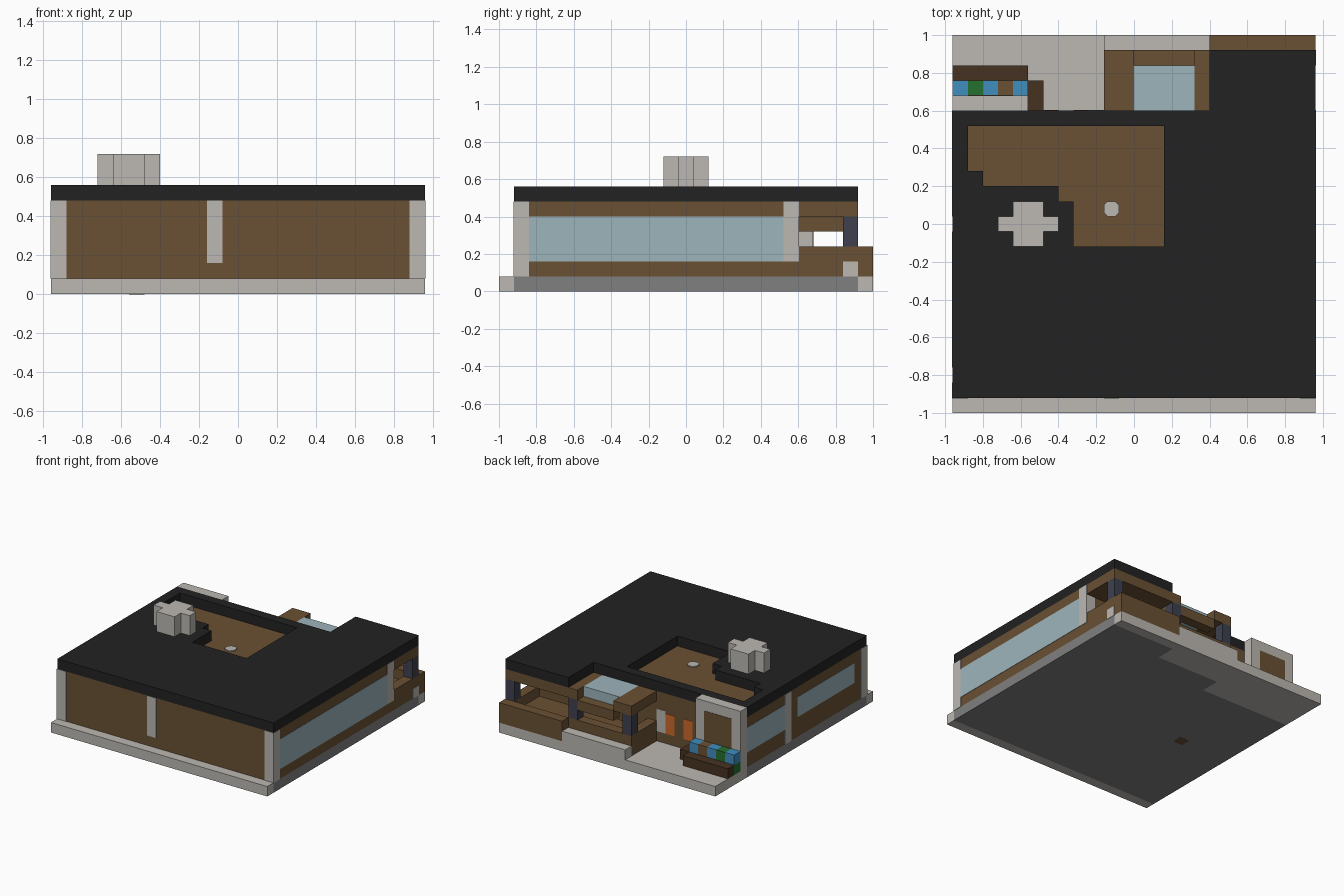
import bpy
import bmesh

cube = bpy.data.objects.get("Cube")
if cube:
    bpy.data.objects.remove(cube, do_unlink=True)

V = 0.08      # size of one block
E = 0.003     # how far thin plates stand proud


def material(name, r, g, b):
    def lin(c):
        c /= 255
        return c / 12.92 if c < 0.04 else ((c + 0.055) / 1.055) ** 2.4
    colour = (lin(r), lin(g), lin(b), 1)
    m = bpy.data.materials.new(name)
    m.use_nodes = True
    m.diffuse_color = colour
    bsdf = m.node_tree.nodes["Principled BSDF"]
    bsdf.inputs["Base Color"].default_value = colour
    bsdf.inputs["Roughness"].default_value = 0.9
    return m


stone = material("pale_stone", 188, 184, 178)
grey = material("mid_grey", 128, 128, 128)
wood = material("brown_wood", 106, 81, 51)
black = material("roof_black", 34, 34, 34)
glass = material("pale_glass", 157, 181, 188)
navy = material("navy_post", 62, 64, 78)
dark = material("dark_wood", 70, 50, 33)
blue = material("blue", 64, 142, 190)
green = material("green", 38, 112, 48)
orange = material("orange", 205, 105, 40)


def prism(name, points, z0, z1, mat):
    """Extrude a flat outline from z0 to z1."""
    bm = bmesh.new()
    face = bm.faces.new([bm.verts.new((x, y, z0)) for x, y in points])
    top = bmesh.ops.extrude_face_region(bm, geom=[face])["geom"]
    verts = [v for v in top if isinstance(v, bmesh.types.BMVert)]
    bmesh.ops.translate(bm, verts=verts, vec=(0, 0, z1 - z0))
    bmesh.ops.recalc_face_normals(bm, faces=bm.faces)
    mesh = bpy.data.meshes.new(name)
    bm.to_mesh(mesh)
    bm.free()
    mesh.materials.append(mat)
    ob = bpy.data.objects.new(name, mesh)
    bpy.context.collection.objects.link(ob)
    return ob


def box(name, x0, x1, y0, y1, z0, z1, mat):
    return prism(name, [(x0, y0), (x1, y0), (x1, y1), (x0, y1)], z0, z1, mat)


# Ground slab with stone borders and terrace
box("base_slab", -.96, .96, -.92, .6, 0, V, grey)
box("base_rear_slab", .4, .96, .6, .92, 0, V, grey)
box("base_bay_slab", -.16, .4, .6, .76, 0, V, grey)
box("front_kerb", -.96, .96, -1, -.92, 0, V, stone)
box("rear_kerb", .4, .96, .92, 1, 0, V, stone)
box("terrace", -.96, -.16, .6, 1, 0, V, stone)
box("bay_footing", -.16, .4, .76, 1, 0, V, stone)
box("bay_step", -.16, .4, .92, 1, V, .16, stone)
box("underside_opening", -.56, -.48, -.12, -.04, -.001, .004, wood)

# Main body, corner pillars and wall pillars
box("house_body", -.96, .96, -.92, .6, V, .48, wood)
for side, s in (("left", 1), ("right", -1)):
    xs = sorted((s * .88, s * (.96 + E)))
    box("front_pillar_" + side, *xs, -.92 - E, -.84, V, .48, stone)
box("front_middle_pillar", -.16, -.08, -.92 - E, -.9, .16, .48, stone)
box("left_rear_pillar", .88, .96 + E, .52, .6 + E, .16, .48, stone)
box("right_middle_pillar", -.96 - E, -.94, .04, .12, V, .48, stone)

# Side windows
box("left_window", .95, .96 + E, -.84, .52, .16, .4, glass)
box("right_front_window", -.96 - E, -.95, -.76, -.04, .24, .4, glass)
box("right_rear_window", -.96 - E, -.95, .12, .6, .2, .4, glass)

# Roof with a stepped recess
roof = prism("roof", [(-.96, -.92), (.96, -.92), (.96, .92), (.4, .92),
                      (.4, .6), (-.96, .6)], .48, .56, black)
cutter = prism("roof_cutter", [(-.88, .52), (-.88, .28), (-.8, .28), (-.8, .2),
                               (-.4, .2), (-.4, .12), (-.32, .12), (-.32, -.12),
                               (.16, -.12), (.16, .52)], .44, .6, black)
cutter.hide_render = True
mod = roof.modifiers.new("recess", "BOOLEAN")
mod.object = cutter
mod.operation = "DIFFERENCE"
mod.solver = "EXACT"
bpy.context.view_layer.objects.active = roof
bpy.ops.object.modifier_apply(modifier=mod.name)
bpy.data.objects.remove(cutter, do_unlink=True)
c = .02
prism("roof_vent", [(-.16 + c, .04), (-.08 - c, .04), (-.08, .04 + c), (-.08, .12 - c),
                    (-.08 - c, .12), (-.16 + c, .12), (-.16, .12 - c), (-.16, .04 + c)],
      .47, .488, stone)

# Cross-shaped chimney
a, b, w = .16, .12, .04
quarter = [(a, w), (2 * w, w), (2 * w, b)]
cross = quarter + [(-x, y) for x, y in reversed(quarter)]
cross += [(-x, -y) for x, y in cross]
prism("chimney", [(x - .56, y) for x, y in cross], .56, .72, stone)

# Rear porch: floor, low walls, ceiling and posts
box("porch_floor", -.08, .88, .6, .92, V, .16, wood)
box("porch_rear_wall", .4, .96, .92, 1, V, .24, wood)
box("porch_side_wall", .88, .96, .6, .92, V, .24, wood)
box("porch_side_footing", .95, .96 + E, .84, .92, V, .16, stone)
box("porch_ceiling", .4, .96, .6, .92, .4, .48, wood)
box("bay_side_wall", -.16, -.08, .6, .92, V, .24, wood)
box("bay_rear_wall", -.08, .4, .84, .92, V, .24, wood)
for i, x in enumerate((-.16, .32, .88)):
    box("porch_post_%d" % (i + 1), x, x + V, .84, .92, .24, .4, navy)

# Bay canopy with skylight
box("canopy_right", -.16, 0, .6, .92, .4, .48, wood)
box("canopy_left", .32, .4, .6, .92, .4, .48, wood)
box("canopy_front_beam", 0, .32, .84, .92, .32, .4, wood)
box("canopy_side_beam", .32, .4, .6, .84, .32, .4, wood)
box("skylight", 0, .32, .6, .84, .4, .48, glass)

# Stone screen with a panel, and small wall fittings
box("rear_screen", -.96, -.56, .6, .68, V, .56, stone)
box("screen_panel", -.88, -.64, .67, .68 + E, .16, .48, wood)
box("wall_panel_pale", -.24, -.16, .59, .6 + E, .16, .34, stone)
for i, x in enumerate((-.32, -.48)):
    box("wall_panel_orange_%d" % (i + 1), x, x + V, .59, .6 + E, .16, .32, orange)

# Planter bench with coloured blocks
box("bench_front", -.96, -.56, .76, .84, V, .16, dark)
box("bench_end", -.56, -.48, .6, .76, V, .16, dark)
box("planter_bed", -.96, -.56, .68, .76, V, .16, green)
for i, mat in enumerate((blue, green, blue, wood, blue)):
    x = -.96 + i * V
    box("planter_block_%d" % (i + 1), x, x + V, .68, .76, .16, .24, mat)
